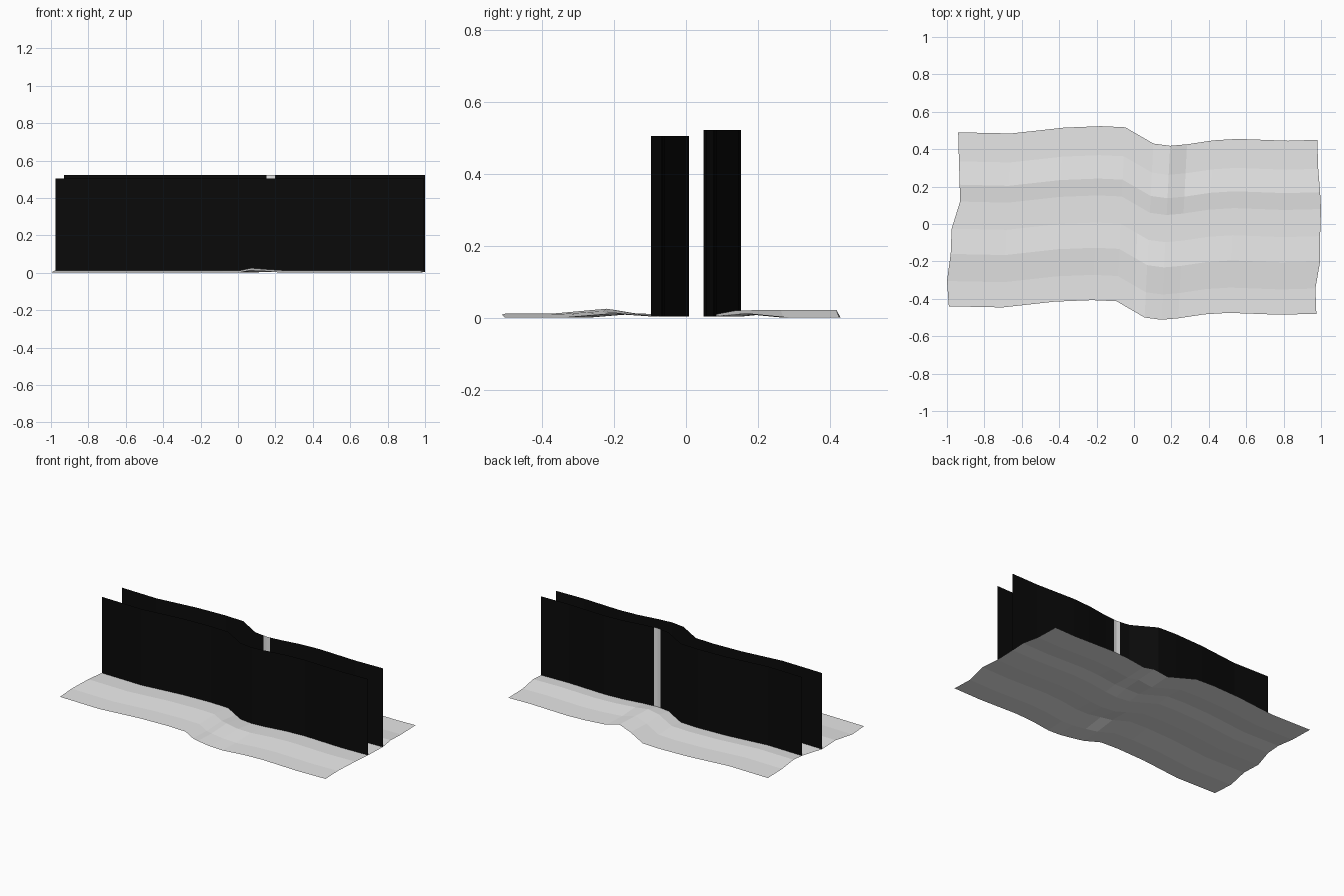
import bpy, bmesh

if "Cube" in bpy.data.objects:
    bpy.data.objects.remove(bpy.data.objects["Cube"])

def mat(name, c):
    m = bpy.data.materials.new(name)
    m.diffuse_color = (c, c, c, 1)
    m.use_nodes = True
    m.node_tree.nodes["Principled BSDF"].inputs["Base Color"].default_value = m.diffuse_color
    return m

GREY = mat("pale grey", 0.8)
BLACK = mat("black", 0.003)

# winding centre line: (x, y)
PATH = [(-.97, .025), (-.68, .019), (-.4, .05), (-.2, .058), (-.07, .052), (.02, 0), (.08, -.035),
        (.17, -.047), (.26, -.039), (.4, -.018), (.53, -.01), (.8, -.02), (.98, -.015)]
# cross-section: offset, height, left end x, right end x
ROWS = [(-.465, 0, -.99, .975), (-.33, 0, -1, .97), (-.185, .012, -.98, .995), (-.05, .003, -.975, .995),
        (.095, .003, -.93, 1), (.185, .012, -.932, .995), (.31, 0, -.936, .985), (.465, 0, -.94, .98)]
# local humps: (station index, row index) -> height
HUMPS = {(6, 0): .012, (6, 1): .012, (6, 2): .025, (7, 0): .008, (7, 1): .008, (7, 2): .018,
         (7, 5): .02, (7, 6): .022, (7, 7): .022}

def make(name, grid, mats, pick=lambda i: 0):
    """Skin a grid of points, station by station."""
    bm = bmesh.new()
    g = [[bm.verts.new(p) for p in col] for col in grid]
    for i in range(len(g) - 1):
        for j in range(len(g[0]) - 1):
            f = bm.faces.new((g[i][j], g[i + 1][j], g[i + 1][j + 1], g[i][j + 1]))
            f.material_index = pick(i)
    me = bpy.data.meshes.new(name)
    bm.to_mesh(me)
    bm.free()
    for m in mats:
        me.materials.append(m)
    ob = bpy.data.objects.new(name, me)
    bpy.context.collection.objects.link(ob)

def row_x(i, r):
    if i == 0:
        return r[2]
    if i == len(PATH) - 1:
        return r[3]
    return PATH[i][0] + .05 * r[0]

# ground sheet swept along the path
make("ground_sheet", [[(row_x(i, r), p[1] + r[0], HUMPS.get((i, j), r[1]))
                       for j, r in enumerate(ROWS)] for i, p in enumerate(PATH)], [GREY])

# upright sheets following two of the rows
def wall(name, r, top, panel=None):
    line = [(row_x(i, r), p[1] + r[0]) for i, p in enumerate(PATH)]
    if panel:  # add cuts for the single pale panel
        for x in panel:
            for (x0, y0), (x1, y1) in zip(line, line[1:]):
                if x0 < x < x1:
                    line.append((x, y0 + (y1 - y0) * (x - x0) / (x1 - x0)))
                    break
            line.sort()
    def pick(i):
        mid = (line[i][0] + line[i + 1][0]) / 2
        return 1 if panel and panel[0] < mid < panel[1] else 0
    make(name, [[(x, y, .003), (x, y, top)] for x, y in line], [BLACK, GREY], pick)

wall("front_wall", ROWS[3], .505)
wall("back_wall", ROWS[4], .522, (.152, .197))
